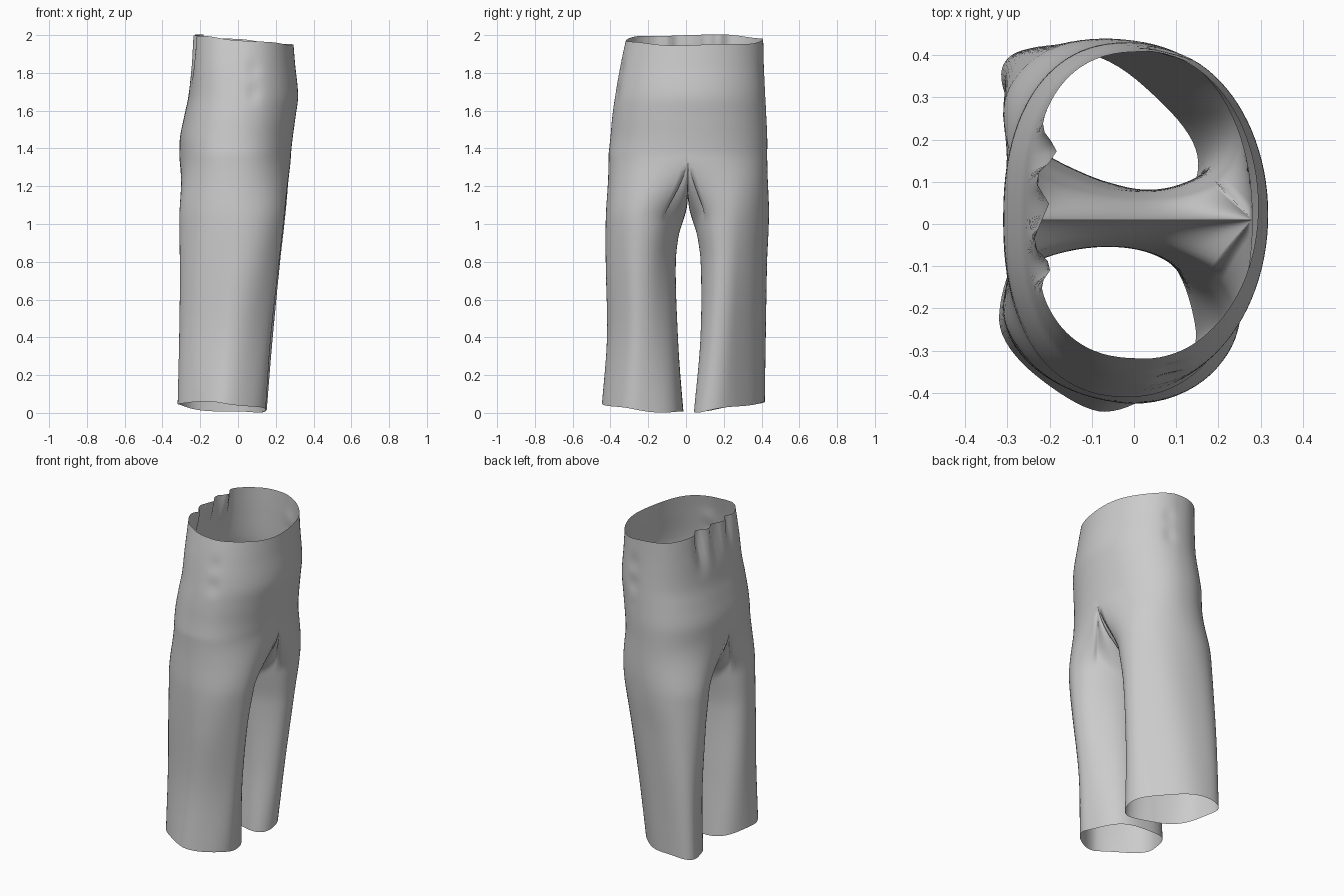
import bpy, bmesh
from math import sin, cos, pi, exp

if "Cube" in bpy.data.objects:
    bpy.data.objects.remove(bpy.data.objects["Cube"])

N = 48            # columns per half body
SPLIT = 1.37      # height where the seat divides into legs

# seat: z, x back, x front, y min, y max, squareness at front, squareness at back
SEAT = [(1.37, -.31, .28, -.41, .43, 2.15, 2.3), (1.46, -.307, .29, -.4, .43, 2.1, 2.3),
        (1.57, -.285, .305, -.39, .425, 2.05, 2.35), (1.68, -.262, .318, -.375, .42, 2.0, 2.4),
        (1.85, -.247, .302, -.345, .412, 2.0, 2.5), (2.0, -.24, .29, -.312, .408, 2.0, 2.55)]
# legs: z, x back, x front, inner edge, outer edge (distance from the middle), outer squareness, tilt
LEG_R = [(0, -.32, .145, .01, .445, 1.75, .1), (.4, -.315, .17, .04, .415, 1.75, .12),
         (.8, -.31, .215, .055, .425, 1.75, .12), (1.0, -.31, .24, .03, .427, 1.8, .1),
         (1.2, -.31, .26, -.005, .42, 1.9, .05), (1.45, -.31, .285, -.02, .405, 2.0, 0)]
LEG_L = [(0, -.315, .15, .045, .42, 2.05, -.6), (.4, -.31, .18, .08, .425, 1.95, -.48),
         (.8, -.31, .22, .08, .432, 1.9, -.26), (1.0, -.31, .245, .05, .44, 1.9, -.15),
         (1.2, -.31, .265, .02, .44, 1.95, -.08), (1.45, -.31, .285, .02, .43, 2.0, 0)]


def smooth(t):
    t = max(0, min(1, t))
    return t * t * (3 - 2 * t)


def section(table, z):
    """Smooth (Hermite) interpolation of a section table."""
    z = max(table[0][0], min(table[-1][0], z))
    i = 0
    while i < len(table) - 2 and z > table[i + 1][0]:
        i += 1
    a, b = table[i], table[i + 1]
    p, q = table[max(i - 1, 0)], table[min(i + 2, len(table) - 1)]
    h = b[0] - a[0]
    t = (z - a[0]) / h
    out = []
    for k in range(1, 7):
        m0 = (b[k] - p[k]) / (b[0] - p[0]) * h
        m1 = (q[k] - a[k]) / (q[0] - a[0]) * h
        out.append((2*t**3 - 3*t*t + 1) * a[k] + (t**3 - 2*t*t + t) * m0
                   + (3*t*t - 2*t**3) * b[k] + (t**3 - t*t) * m1)
    return out


def spow(v, n):
    return (1 if v >= 0 else -1) * abs(v) ** (2 / n)


def oval(x0, x1, y0, y1, n, t, tilt=0):
    return ((x0 + x1) / 2 + (x1 - x0) / 2 * spow(cos(t), n),
            (y0 + y1) / 2 + (y1 - y0) / 2 * spow(sin(t + tilt), n))


def bump(v, c, w):
    return exp(-((v - c) / w) ** 2)


def seat_point(t, v):
    """Seat surface: v = 0 at the split, 1 at the waist edge."""
    top = 1.974 - .027 * cos(t) + .004 * sin(5 * t)
    z = SPLIT + v * (top - SPLIT)
    x0, x1, y0, y1, front, back = section(SEAT, z)
    if cos(t) < 0 and sin(t) < 0:
        back += .2 * smooth((z - 1.45) / .4)
    x, y = oval(x0, x1, y0, y1, front if cos(t) > 0 else back, t)
    if cos(t) < 0:      # gathers at the back of the waist
        g = .05 * bump(y, .17, .04) + .04 * bump(y, .04, .045) + .035 * bump(y, -.1, .03)
        x += g * smooth((z - 1.7) / .3)
    # pocket puckers at the sides
    k = bump(x, .08, .035) * bump(z, 1.74, .13)
    y += (-1 if y > 0 else 1) * k * (.008 + .004 * sin(z * 42))
    return x, y, z


bm = bmesh.new()


def skin(rows, flip=False):
    """Faces between successive closed rings of points."""
    vs = [[bm.verts.new(p) for p in r] for r in rows]
    for a, b in zip(vs, vs[1:]):
        for i in range(len(a)):
            j = (i + 1) % len(a)
            f = (a[i], a[j], b[j], b[i])
            bm.faces.new(f[::-1] if flip else f)


# seat and waist
skin([[seat_point(pi * i / N, r / 30) for i in range(2 * N)] for r in range(31)])


def leg(table, side):
    rows, levels, warp = [], 60, .62
    fx, fy, _ = seat_point(0, 0)
    bx, by, _ = seat_point(pi, 0)
    for r in range(levels + 1):
        s = r / levels
        ring = []
        for i in range(2 * N):
            t = pi * i / N
            # the outer half of each leg continues the seat, the inner half hangs from the crotch
            if i <= N:
                tx, ty, tz = seat_point(side * t, 0)
                tt = -warp + t / pi * (pi + 2 * warp)
            else:
                c = (1 + cos(t)) / 2
                tx, ty = bx + (fx - bx) * c, by + (fy - by) * c
                tz = SPLIT - .21 * abs(sin(t)) ** .9
                tt = pi + warp + (t - pi) / pi * (pi - 2 * warp)
            hem = .03 + .022 * sin(tt) - .016 * cos(tt) + .004 * sin(4 * tt)
            z = tz + (hem - tz) * s
            x0, x1, y0, y1, n, tilt = section(table, z)
            n += (2.15 - n) * smooth(.5 - sin(tt))
            x, y = oval(x0, x1, y0, y1, n, tt, tilt)
            # soft lengthwise folds
            f = .004 * sin(5 * tt + 3 * z) * smooth(s * 2)
            x, y = x + f * cos(tt), (y + f * sin(tt)) * side
            w = smooth(s / (.26 if i <= N else .2))
            ring.append((tx + (x - tx) * w, ty + (y - ty) * w, z))
        rows.append(ring)
    skin(rows, flip=side > 0)


leg(LEG_R, -1)
leg(LEG_L, 1)

# weld the legs to the seat and each other
bmesh.ops.remove_doubles(bm, verts=bm.verts, dist=.0005)
me = bpy.data.meshes.new("trousers")
bm.to_mesh(me)
bm.free()
for p in me.polygons:
    p.use_smooth = True
ob = bpy.data.objects.new("trousers", me)
bpy.context.collection.objects.link(ob)
